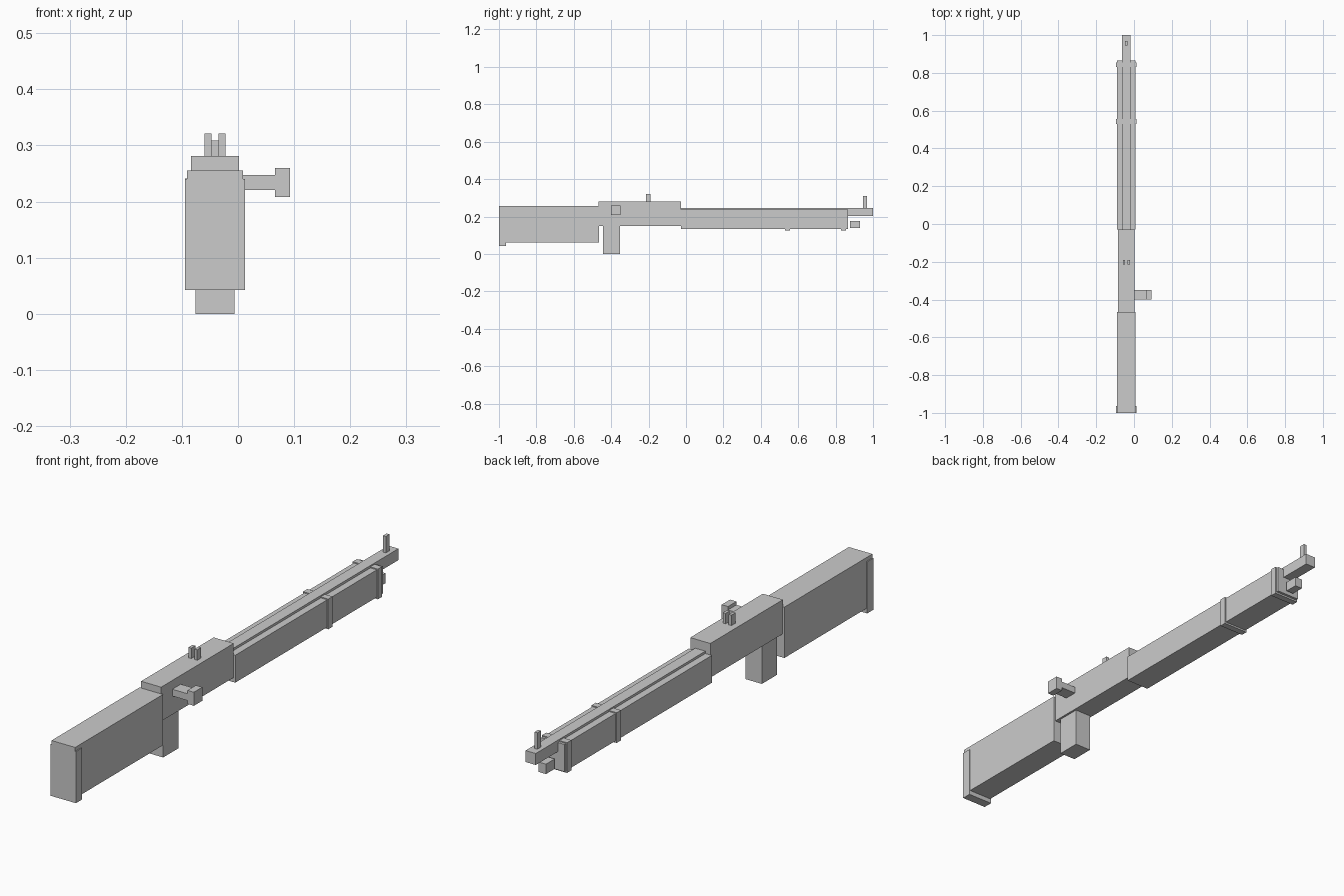
import bpy
import bmesh
from mathutils import Vector

if "Cube" in bpy.data.objects:
    bpy.data.objects.remove(bpy.data.objects["Cube"])

CX = -0.041  # centre line of the long body


def box(name, x, y, z):
    """Box from (min, max) ranges on each axis."""
    lo, hi = Vector((x[0], y[0], z[0])), Vector((x[1], y[1], z[1]))
    mid, size = (lo + hi) / 2, hi - lo
    bm = bmesh.new()
    bmesh.ops.create_cube(bm, size=1)
    bmesh.ops.scale(bm, vec=size, verts=bm.verts)
    mesh = bpy.data.meshes.new(name)
    bm.to_mesh(mesh)
    bm.free()
    ob = bpy.data.objects.new(name, mesh)
    ob.location = mid
    bpy.context.collection.objects.link(ob)
    return ob


def centred(name, width, y, z):
    """Box centred on the body's centre line."""
    return box(name, (CX - width / 2, CX + width / 2), y, z)


# Stock and butt plate
centred("stock", 0.100, (-1.0, -0.466), (0.06, 0.255))
centred("butt_plate", 0.107, (-1.0, -0.963), (0.042, 0.24))

# Receiver and magazine
centred("receiver", 0.085, (-0.468, -0.028), (0.15, 0.281))
centred("magazine", 0.069, (-0.444, -0.352), (0.0, 0.16))

# Bolt handle: arm and knob
box("bolt_arm", (-0.01, 0.067), (-0.40, -0.349), (0.221, 0.247))
box("bolt_knob", (0.066, 0.093), (-0.40, -0.349), (0.208, 0.26))

# Barrel and fore-end
centred("barrel", 0.043, (-0.035, 1.0), (0.202, 0.246))
centred("fore_end", 0.098, (-0.028, 0.866), (0.132, 0.237))

# Bands around the fore-end
for i, y in enumerate((0.542, 0.843)):
    centred(f"band_{i + 1}", 0.107, (y - 0.013, y + 0.013), (0.125, 0.241))

# Sights
for side, s in (("left", -1), ("right", 1)):
    c = CX + s * 0.0125
    box(f"rear_sight_{side}", (c - 0.006, c + 0.006), (-0.215, -0.191), (0.275, 0.321))
centred("front_sight", 0.012, (0.946, 0.968), (0.24, 0.309))

# Lug under the muzzle
centred("muzzle_lug", 0.032, (0.877, 0.930), (0.139, 0.177))
